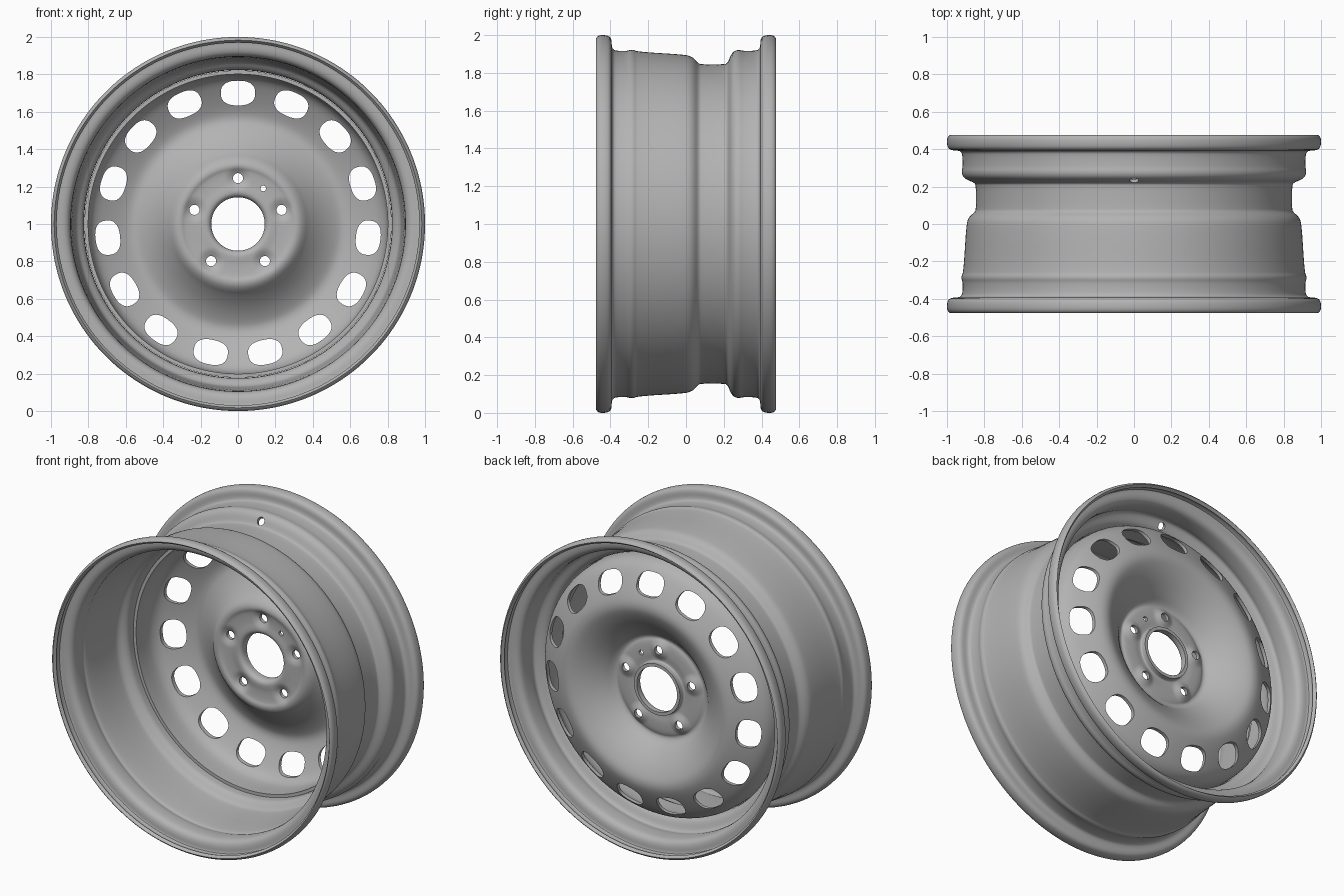
import bpy, bmesh, math
from mathutils import Matrix, Vector

cube = bpy.data.objects.get("Cube")
if cube:
    bpy.data.objects.remove(cube, do_unlink=True)

SEGMENTS = 180
AXLE = 1.0            # height of the wheel axis
BOLT_RADIUS = 0.245
BOLT_ANGLES = [math.radians(90 + 72 * k) for k in range(5)]

steel = bpy.data.materials.new("Steel grey")
steel.use_nodes = True
colour = (0.45, 0.45, 0.45, 1)
steel.diffuse_color = colour
bsdf = steel.node_tree.nodes["Principled BSDF"]
bsdf.inputs["Base Color"].default_value = colour
bsdf.inputs["Roughness"].default_value = 0.6


def smooth_profile(points, rounds=2, step=0.02):
    """Round the corners of a (radius, y) profile, then split long spans."""
    pts = [Vector(p) for p in points]
    for _ in range(rounds):
        cut = [pts[0]]
        for a, b in zip(pts, pts[1:]):
            cut += [a.lerp(b, 0.25), a.lerp(b, 0.75)]
        pts = cut + [pts[-1]]
    out = [pts[0]]
    for a, b in zip(pts, pts[1:]):
        n = max(1, math.ceil((b - a).length / step))
        out += [a.lerp(b, i / n) for i in range(1, n + 1)]
    return out


def make_object(name, bm):
    mesh = bpy.data.meshes.new(name)
    bm.to_mesh(mesh)
    bm.free()
    obj = bpy.data.objects.new(name, mesh)
    bpy.context.collection.objects.link(obj)
    mesh.materials.append(steel)
    return obj


def lathe(name, profile, thickness, relief=None):
    """Spin a profile around the axle and give the sheet a thickness."""
    bm = bmesh.new()
    rings = []
    for r, y in profile:
        ring = []
        for i in range(SEGMENTS):
            a = math.tau * i / SEGMENTS
            x, z = r * math.cos(a), r * math.sin(a)
            dy = relief(x, z) if relief else 0
            ring.append(bm.verts.new((x, y + dy, AXLE + z)))
        rings.append(ring)
    for lower, upper in zip(rings, rings[1:]):
        for i in range(SEGMENTS):
            j = (i + 1) % SEGMENTS
            bm.faces.new((lower[i], lower[j], upper[j], upper[i]))
    bmesh.ops.recalc_face_normals(bm, faces=bm.faces)
    obj = make_object(name, bm)
    solid = obj.modifiers.new("Sheet", "SOLIDIFY")
    solid.thickness = thickness
    solid.offset = 0
    return obj


def add_prism(bm, centre, axis_matrix, half_w, half_h, depth, sides=32, power=2.0):
    """Superellipse prism along local z, used as a punch."""
    caps = []
    for s in (-1, 1):
        cap = []
        for i in range(sides):
            a = math.tau * i / sides
            c, d = math.cos(a), math.sin(a)
            p = Vector((half_w * math.copysign(abs(c) ** (2 / power), c),
                        half_h * math.copysign(abs(d) ** (2 / power), d), s * depth))
            cap.append(bm.verts.new(centre + axis_matrix @ p))
        caps.append(cap)
    bm.faces.new(caps[0][::-1])
    bm.faces.new(caps[1])
    for i in range(sides):
        j = (i + 1) % sides
        bm.faces.new((caps[0][i], caps[0][j], caps[1][j], caps[1][i]))


def punch(obj, bm):
    bmesh.ops.recalc_face_normals(bm, faces=bm.faces)
    cutter = make_object("hole_punch", bm)
    cutter.hide_render = True
    cut = obj.modifiers.new("Holes", "BOOLEAN")
    cut.object = cutter
    cut.operation = "DIFFERENCE"
    cut.solver = "EXACT"
    bpy.ops.object.select_all(action="DESELECT")
    obj.select_set(True)
    bpy.context.view_layer.objects.active = obj
    for m in list(obj.modifiers):
        bpy.ops.object.modifier_apply(modifier=m.name)
    bpy.data.objects.remove(cutter, do_unlink=True)
    bpy.ops.object.shade_smooth_by_angle(angle=math.radians(35))


def radial_frame(angle):
    """Local x is tangential, y is radial and z lies along the axle."""
    radial = Vector((math.cos(angle), 0, math.sin(angle)))
    axle = Vector((0, 1, 0))
    return Matrix((radial.cross(axle), radial, axle)).transposed()


def on_disc(angle, radius, y=0.3):
    return Vector((radius * math.cos(angle), y, AXLE + radius * math.sin(angle)))


# Rim barrel: curled flanges, bead seats and the drop well
flange = [(0.976, 0.468), (0.989, 0.458), (0.989, 0.425), (0.98, 0.405),
          (0.935, 0.404), (0.912, 0.39)]
barrel_profile = [(r, -y) for r, y in flange] + [
    (0.905, -0.36), (0.905, -0.31), (0.914, -0.285), (0.901, -0.26),
    (0.886, -0.01), (0.875, 0.03), (0.838, 0.06), (0.834, 0.09),
    (0.834, 0.20), (0.842, 0.228), (0.898, 0.25), (0.912, 0.275),
    (0.905, 0.305), (0.906, 0.36)] + flange[::-1]
barrel = lathe("rim_barrel", smooth_profile(barrel_profile), 0.022)

# Valve hole through the slope of the drop well
bm = bmesh.new()
slope = Vector((0, -0.75, 0.66)).to_track_quat("Z", "Y").to_matrix()
add_prism(bm, Vector((0, 0.24, AXLE + 0.873)), slope, 0.024, 0.024, 0.05)
punch(barrel, bm)


# Wheel disc: welded skirt, crowned hole ring, bowl and hub
def bolt_relief(x, z):
    lift = 0
    for a in BOLT_ANGLES:
        d = math.hypot(x - BOLT_RADIUS * math.cos(a), z - BOLT_RADIUS * math.sin(a))
        if d < 0.075:
            lift += 0.022 * (0.5 + 0.5 * math.cos(math.pi * d / 0.075))
    return lift


disc_profile = [
    (0.811, 0.11), (0.811, 0.22), (0.80, 0.27), (0.77, 0.312), (0.70, 0.355),
    (0.62, 0.395), (0.57, 0.41), (0.525, 0.402), (0.45, 0.36), (0.38, 0.30),
    (0.34, 0.252), (0.31, 0.24), (0.285, 0.252), (0.22, 0.255), (0.185, 0.25),
    (0.165, 0.25), (0.153, 0.262), (0.153, 0.295)]
disc = lathe("wheel_disc", smooth_profile(disc_profile, step=0.012), 0.02, bolt_relief)

bm = bmesh.new()
for k in range(15):
    a = math.radians(90) + math.tau * k / 15
    add_prism(bm, on_disc(a, 0.70), radial_frame(a), 0.092, 0.066, 0.2, 40, 2.5)
for a in BOLT_ANGLES:
    add_prism(bm, on_disc(a, BOLT_RADIUS), radial_frame(a), 0.027, 0.027, 0.2)
pin = math.atan2(0.19, 0.135)
add_prism(bm, on_disc(pin, 0.233), radial_frame(pin), 0.015, 0.015, 0.2, 20)
punch(disc, bm)
